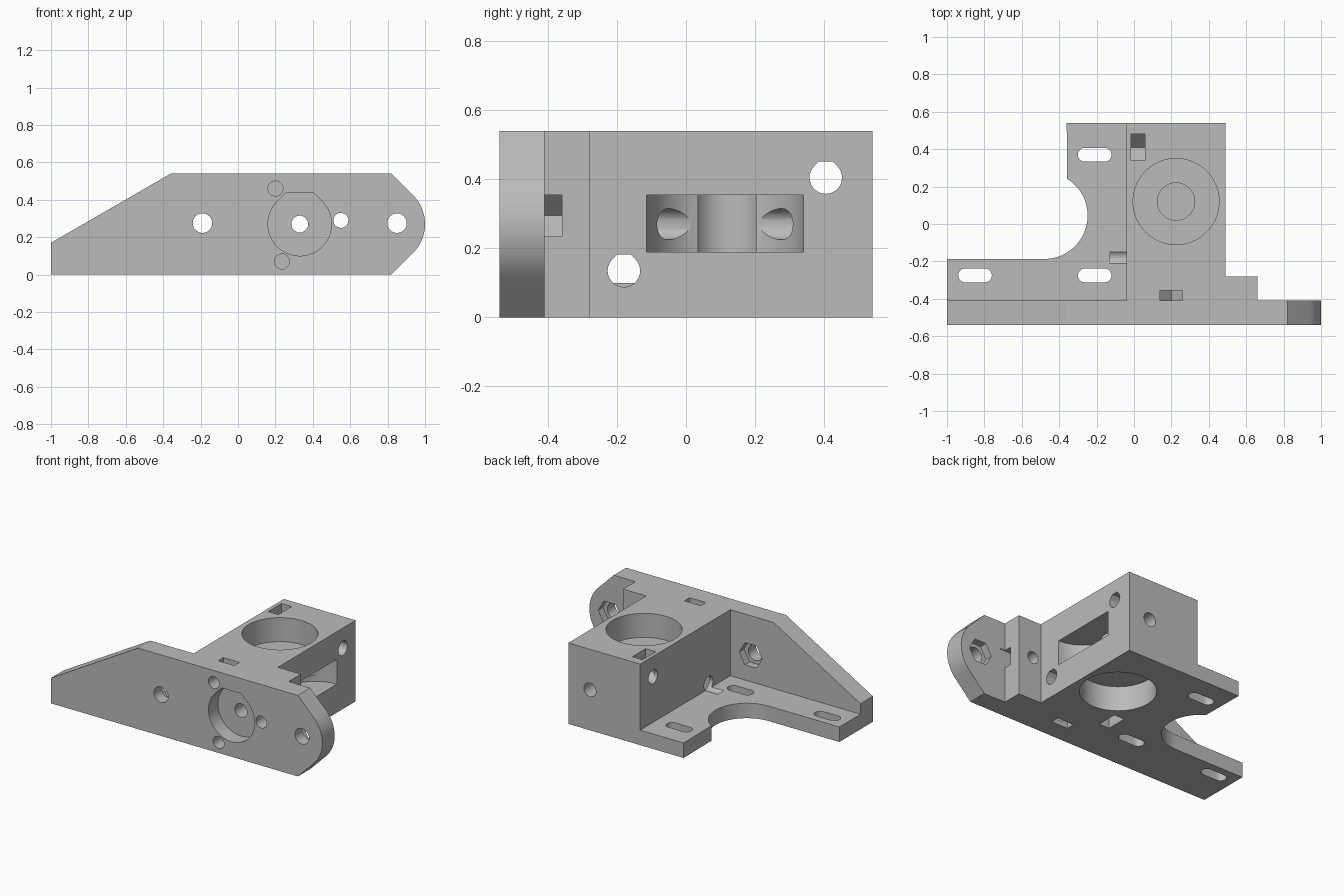
import bpy, bmesh, math

old = bpy.data.objects.get("Cube")
if old:
    bpy.data.objects.remove(old, do_unlink=True)

grey = bpy.data.materials.new("plain_grey")
grey.use_nodes = True
colour = (0.5, 0.5, 0.5, 1)
grey.diffuse_color = colour
grey.node_tree.nodes["Principled BSDF"].inputs["Base Color"].default_value = colour

PLACE = {"x": lambda u, v, t: (t, u, v),
         "y": lambda u, v, t: (u, t, v),
         "z": lambda u, v, t: (u, v, t)}


def prism(name, points, axis, start, end):
    """Extrude a 2D outline along an axis."""
    bm = bmesh.new()
    low = [bm.verts.new(PLACE[axis](u, v, start)) for u, v in points]
    high = [bm.verts.new(PLACE[axis](u, v, end)) for u, v in points]
    bm.faces.new(low)
    bm.faces.new(high)
    for i in range(len(low)):
        j = (i + 1) % len(low)
        bm.faces.new((low[i], low[j], high[j], high[i]))
    bmesh.ops.recalc_face_normals(bm, faces=bm.faces)
    mesh = bpy.data.meshes.new(name)
    bm.to_mesh(mesh)
    bm.free()
    mesh.materials.append(grey)
    obj = bpy.data.objects.new(name, mesh)
    bpy.context.collection.objects.link(obj)
    return obj


def arc(cu, cv, r, first, last, steps=24):
    angles = [math.radians(first + (last - first) * i / steps) for i in range(steps + 1)]
    return [(cu + r * math.cos(a), cv + r * math.sin(a)) for a in angles]


def circle(cu, cv, r, steps=48):
    return arc(cu, cv, r, 0, 360, steps)[:-1]


def teardrop(cu, cv, r):
    """Circle with 45 degree shoulders and a flat top."""
    k = r * math.tan(math.pi / 8)
    return arc(cu, cv, r, 135, 405, 36) + [(cu + k, cv + r), (cu - k, cv + r)]


def stadium(cu, cv, half, r):
    return arc(cu + half - r, cv, r, -90, 90, 12) + arc(cu - half + r, cv, r, 90, 270, 12)


def nut_slot(cu, cv, half, mouth, along_u=False):
    """Slot from its mouth to a nut seat that ends in a hexagon point."""
    pts = [(-half, mouth), (half, mouth)]
    centre = cu if along_u else cv
    side = math.copysign(1, mouth - centre)
    flank, tip = centre - side * half * 0.1, centre - side * half * 1.15
    pts += [(half, flank), (0, tip), (-half, flank)]
    return [(d, cv + w) if along_u else (cu + w, d) for w, d in pts]


def boolean(target, tool, operation):
    mod = target.modifiers.new("join_or_cut", "BOOLEAN")
    mod.operation = operation
    mod.solver = "EXACT"
    mod.object = tool
    bpy.ops.object.select_all(action="DESELECT")
    bpy.context.view_layer.objects.active = target
    target.select_set(True)
    bpy.ops.object.modifier_apply(modifier=mod.name)
    bpy.data.objects.remove(tool, do_unlink=True)


# Front plate with a sloped left end and a rounded nose
nose = arc(0.783, 0.27, 0.217, -45, 45)
body = prism("mounting_bracket",
             [(-1, 0), (0.82, 0)] + nose + [(0.82, 0.54), (-0.36, 0.54), (-1, 0.17)],
             "y", -0.54, -0.41)

# Bearing block with its side step
boolean(body, prism("bearing_block",
        [(-0.04, -0.47), (0.66, -0.47), (0.66, -0.28), (0.49, -0.28), (0.49, 0.54), (-0.04, 0.54)],
        "z", 0, 0.54), "UNION")

# Base flange with a round bite
bite = arc(-0.48, 0.045, 0.232, 58, -90, 36)
boolean(body, prism("base_flange",
        [(-1, -0.47), (0.1, -0.47), (0.1, 0.54), (-0.36, 0.54)] + bite + [(-1, -0.187)],
        "z", 0, 0.10), "UNION")

cuts = [
    # Bearing seats, shaft hole and side cavity
    (circle(0.225, 0.12, 0.23, 64), "z", 0.38, 0.6),
    (circle(0.225, 0.12, 0.23, 64), "z", -0.1, 0.165),
    (circle(0.225, 0.12, 0.1), "z", 0.19, 0.45),
    (circle(0.49, 0.113, 0.228, 64), "z", 0.19, 0.355),
    # Front counterbore and cross holes
    (teardrop(0.33, 0.27, 0.17), "y", -0.6, -0.44),
    (circle(0.33, 0.27, 0.045), "y", -0.6, 0.6),
    (circle(0.55, 0.29, 0.04), "y", -0.6, -0.2),
    (circle(0.2, 0.46, 0.04), "y", -0.6, -0.3),
    (circle(0.235, 0.07, 0.04), "y", -0.6, -0.3),
    # Sideways bolt holes
    (teardrop(0.405, 0.405, 0.047), "x", -0.2, 0.6),
    (teardrop(-0.18, 0.135, 0.047), "x", -0.13, 0.6),
    # Nut slots
    (nut_slot(0.2, 0.46, 0.06, 0.6), "y", -0.41, -0.355),
    (nut_slot(0.235, 0.07, 0.06, -0.1), "y", -0.41, -0.355),
    (nut_slot(0.55, 0.295, 0.06, 0.7, True), "y", -0.415, -0.36),
    (nut_slot(0.41, 0.405, 0.07, 0.6), "x", -0.015, 0.06),
    (nut_slot(-0.18, 0.135, 0.07, -0.1), "x", -0.015, 0.06),
]
# Plate bolts with hexagon pockets behind
for x in (-0.19, 0.85):
    cuts.append((circle(x, 0.275, 0.052), "y", -0.6, -0.3))
    cuts.append((circle(x, 0.275, 0.085, 6), "y", -0.46, -0.38))
# Flange slots
for x, y in ((-0.85, -0.275), (-0.21, -0.275), (-0.21, 0.37)):
    cuts.append((stadium(x, y, 0.09, 0.037), "z", -0.1, 0.2))

for shape in cuts:
    boolean(body, prism("cutter", *shape), "DIFFERENCE")

# One shared material and crisp edges
body.data.materials.clear()
body.data.materials.append(grey)
body.data.polygons.foreach_set("material_index", [0] * len(body.data.polygons))
bpy.context.view_layer.objects.active = body
body.select_set(True)
bpy.ops.object.shade_smooth_by_angle(angle=math.radians(30))
